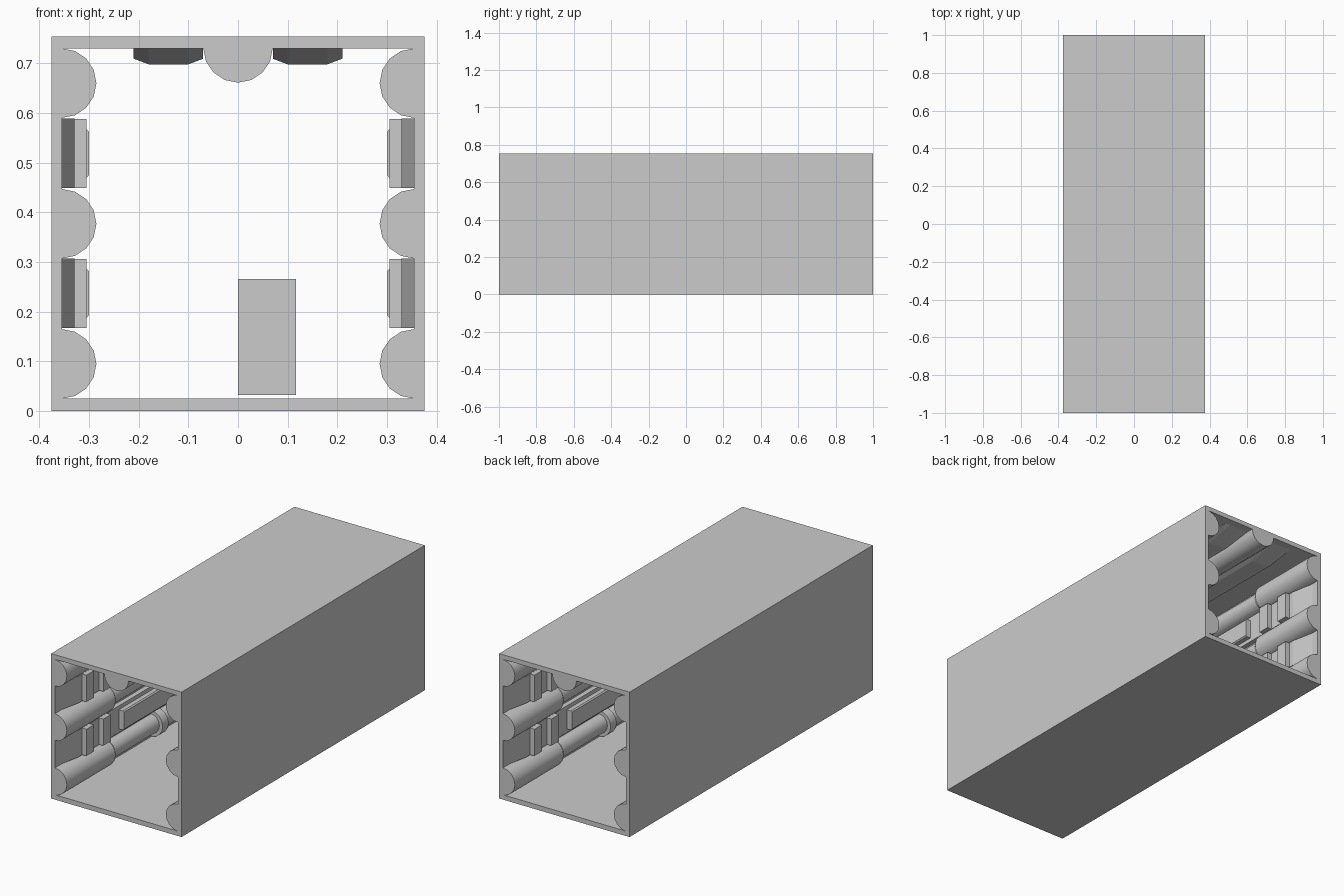
import bpy, bmesh, math

if "Cube" in bpy.data.objects:
    bpy.data.objects.remove(bpy.data.objects["Cube"])

WALL, CEIL = 0.354, 0.73      # inner faces of side walls and ceiling


def make(name, sections, smooth=False, caps=True):
    """Loft a closed skin through equal-length rings of points."""
    bm = bmesh.new()
    rings = [[bm.verts.new(p) for p in s] for s in sections]
    n = len(rings[0])
    for a, b in zip(rings, rings[1:]):
        for i in range(n):
            j = (i + 1) % n
            bm.faces.new((a[i], a[j], b[j], b[i]))
    if caps:
        bm.faces.new(rings[0])
        bm.faces.new(rings[-1])
    bmesh.ops.recalc_face_normals(bm, faces=bm.faces)
    me = bpy.data.meshes.new(name)
    bm.to_mesh(me)
    bm.free()
    ob = bpy.data.objects.new(name, me)
    bpy.context.collection.objects.link(ob)
    if smooth:
        bpy.ops.object.select_all(action='DESELECT')
        ob.select_set(True)
        bpy.context.view_layer.objects.active = ob
        bpy.ops.object.shade_smooth_by_angle(angle=math.radians(30))
    return ob


def side(s, z0):
    """Map (along wall, out from wall, y) onto a side wall."""
    return lambda u, v, y: (s * (WALL - v), y, z0 + u)


def ceiling(x0):
    return lambda u, v, y: (x0 + u, y, CEIL - v)


def pipe(name, at):
    # thick ends, thin middle rod, two collars
    half = [(-1, .07), (-.6, .07), (-.57, .05), (-.21, .05), (-.21, .068),
            (-.16, .068), (-.16, .05)]
    prof = half + [(-y, r) for y, r in reversed(half)]
    arc = [math.pi * i / 8 for i in range(9)]
    make(name, [[at(r * math.cos(a), r * math.sin(a) - .001, y) for a in arc]
                for y, r in prof], smooth=True)


def block(name, at, u, v0, v1, y0, y1, ch=0.0):
    # box standing on a wall, optionally with chamfered long edges
    pts = [(-u, v0), (-u, v1 - ch), (-u + ch, v1), (u - ch, v1), (u, v1 - ch), (u, v0)]
    if ch == 0:
        pts = [(-u, v0), (-u, v1), (u, v1), (u, v0)]
    make(name, [[at(a, b, y) for a, b in pts] for y in (y0, y1)])


# outer tube, open at both ends
bm = bmesh.new()
outer = [(-.375, 0), (.375, 0), (.375, .754), (-.375, .754)]
inner = [(-WALL, .025), (WALL, .025), (WALL, CEIL), (-WALL, CEIL)]
loops = [[(x, y, z) for x, z in ring] for ring, y in
         ((outer, -1), (outer, 1), (inner, 1), (inner, -1), (outer, -1))]
bm.free()
shell = make("corridor_shell", loops, caps=False)
bm = bmesh.new()
bm.from_mesh(shell.data)
bmesh.ops.remove_doubles(bm, verts=bm.verts, dist=1e-5)
bmesh.ops.recalc_face_normals(bm, faces=bm.faces)
bm.to_mesh(shell.data)
bm.free()

# side walls
for s, tag in ((-1, "left"), (1, "right")):
    for z in (.095, .377, .66):
        pipe(f"{tag}_wall_pipe", side(s, z))
    for z in (.237, .5185):
        at = side(s, z)
        # ramped backing panel
        make(f"{tag}_wall_panel",
             [[at(u, v, y) for u, v in ((-.07, -.002), (-.07, h), (.07, h), (.07, -.002))]
              for y, h in ((-.96, 0), (-.84, .025), (.84, .025), (.96, 0))])
        # upright ribs, in pairs near both ends
        for e in (-1, 1):
            for y in (.78, .64):
                block(f"{tag}_wall_rib", at, .0695, .02, .049,
                      e * y - .031, e * y + .031)
        # long chamfered conduit box
        block(f"{tag}_conduit_box", at, .05, .02, .054, -.51, .51, .006)

# ceiling
pipe("ceiling_pipe", ceiling(0))
for s in (-1, 1):
    at = ceiling(s * .14)
    make("ceiling_panel",
         [[at(u, v, y) for u, v in ((-.07, -.002), (-.07, h * .65), (-.04, h),
                                    (.04, h), (.07, h * .65), (.07, -.002))]
          for y, h in ((-.96, 0), (-.80, .032), (.80, .032), (.96, 0))])

# floor crate, right of the centre line
make("floor_crate", [[(x, y, z) for x, z in
                      ((0, .032), (.117, .032), (.117, .266), (0, .266))]
                     for y in (-.117, .117)])
